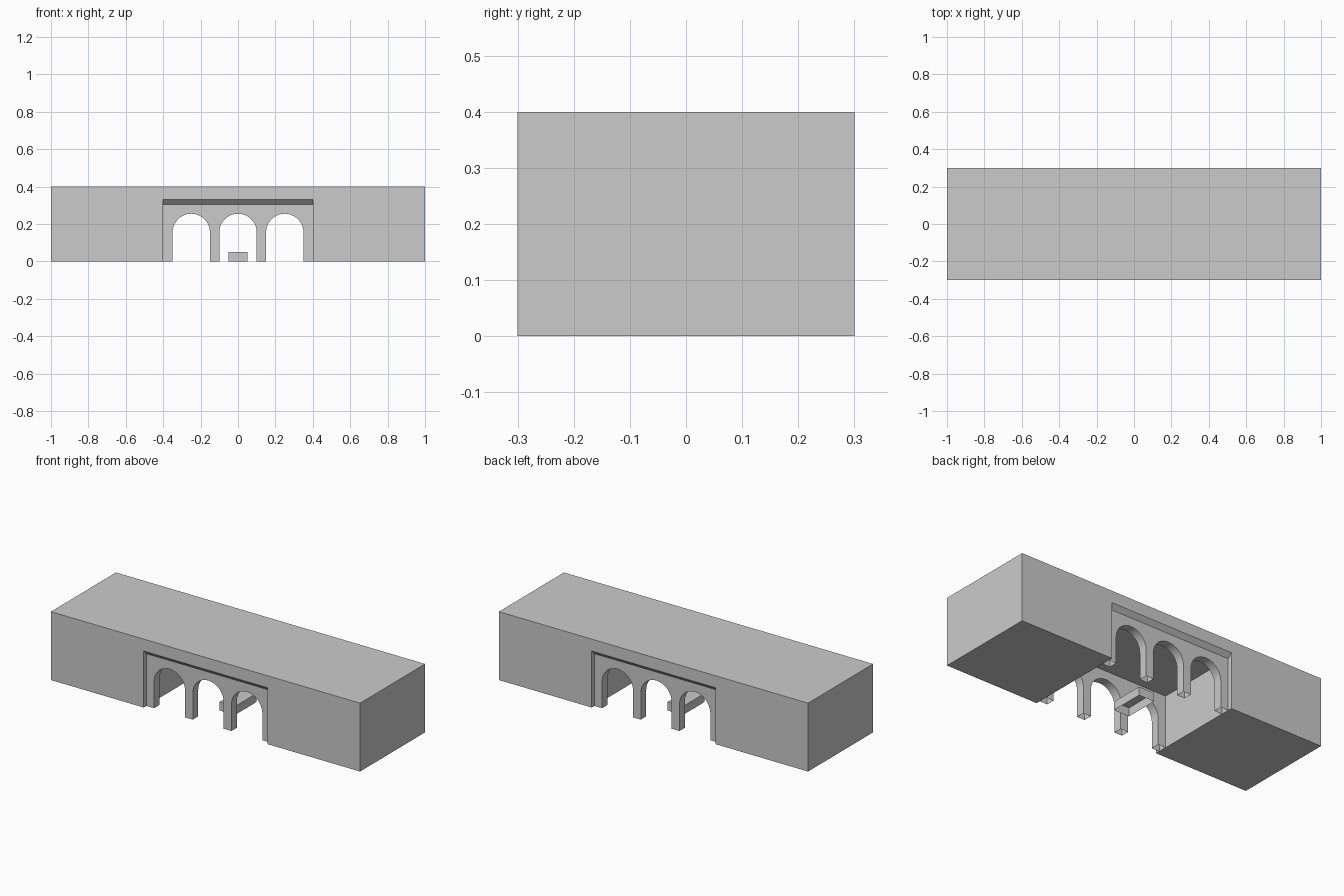
import bpy, bmesh, math

if "Cube" in bpy.data.objects:
    bpy.data.objects.remove(bpy.data.objects["Cube"])


def make_object(name, bm):
    bmesh.ops.recalc_face_normals(bm, faces=bm.faces[:])
    mesh = bpy.data.meshes.new(name)
    bm.to_mesh(mesh)
    bm.free()
    obj = bpy.data.objects.new(name, mesh)
    bpy.context.collection.objects.link(obj)
    return obj


# Main block: a bridge-shaped section lofted along y, with bevelled passage mouths
bm = bmesh.new()
rings = []
for y, h in ((-0.3, 0.33), (-0.275, 0.305), (0.275, 0.305), (0.3, 0.33)):
    section = [(-1, 0), (-1, 0.4), (1, 0.4), (1, 0), (0.4, 0), (0.4, h), (-0.4, h), (-0.4, 0)]
    rings.append([bm.verts.new((x, y, z)) for x, z in section])
for a, b in zip(rings, rings[1:]):
    for i in range(8):
        j = (i + 1) % 8
        bm.faces.new((a[i], a[j], b[j], b[i]))
bm.faces.new(rings[0])
bm.faces.new(rings[-1])
bmesh.ops.dissolve_limit(bm, angle_limit=0.01, verts=bm.verts[:], edges=bm.edges[:])
make_object("building_block", bm)


# Arcade panel: three round arches, hollow open-bottomed piers
def arcade(name, y0, y1):
    radius, spring, steps = 0.1, 0.155, 24
    outline = [(-0.4, 0.305), (-0.4, 0)]
    for cx in (-0.25, 0, 0.25):
        outline.append((cx - radius, 0))
        for k in range(steps + 1):
            t = math.pi * (1 - k / steps)
            outline.append((cx + radius * math.cos(t), spring + radius * math.sin(t)))
        outline.append((cx + radius, 0))
    outline += [(0.4, 0), (0.4, 0.305)]
    bm = bmesh.new()
    a = [bm.verts.new((x, y0, z)) for x, z in outline]
    b = [bm.verts.new((x, y1, z)) for x, z in outline]
    bm.faces.new(a)
    bm.faces.new(b)
    # reveals only: pier bottoms stay open, ends and top meet the block
    for i in range(1, len(outline) - 2):
        if outline[i][1] == 0 and outline[i + 1][1] == 0:
            continue
        bm.faces.new((a[i], a[i + 1], b[i + 1], b[i]))
    obj = make_object(name, bm)
    bpy.ops.object.select_all(action='DESELECT')
    obj.select_set(True)
    bpy.context.view_layer.objects.active = obj
    bpy.ops.object.shade_smooth_by_angle(angle=math.radians(30))


arcade("front_arcade", -0.275, -0.225)
arcade("back_arcade", 0.225, 0.275)

# Bench in the middle of the passage, open underneath
bm = bmesh.new()
bmesh.ops.create_cube(bm, size=1)
bmesh.ops.scale(bm, vec=(0.1, 0.2, 0.05), verts=bm.verts[:])
bmesh.ops.translate(bm, vec=(0, 0, 0.025), verts=bm.verts[:])
bottom = [f for f in bm.faces if f.calc_center_median().z < 0.001]
bmesh.ops.delete(bm, geom=bottom, context='FACES_ONLY')
make_object("bench", bm)
